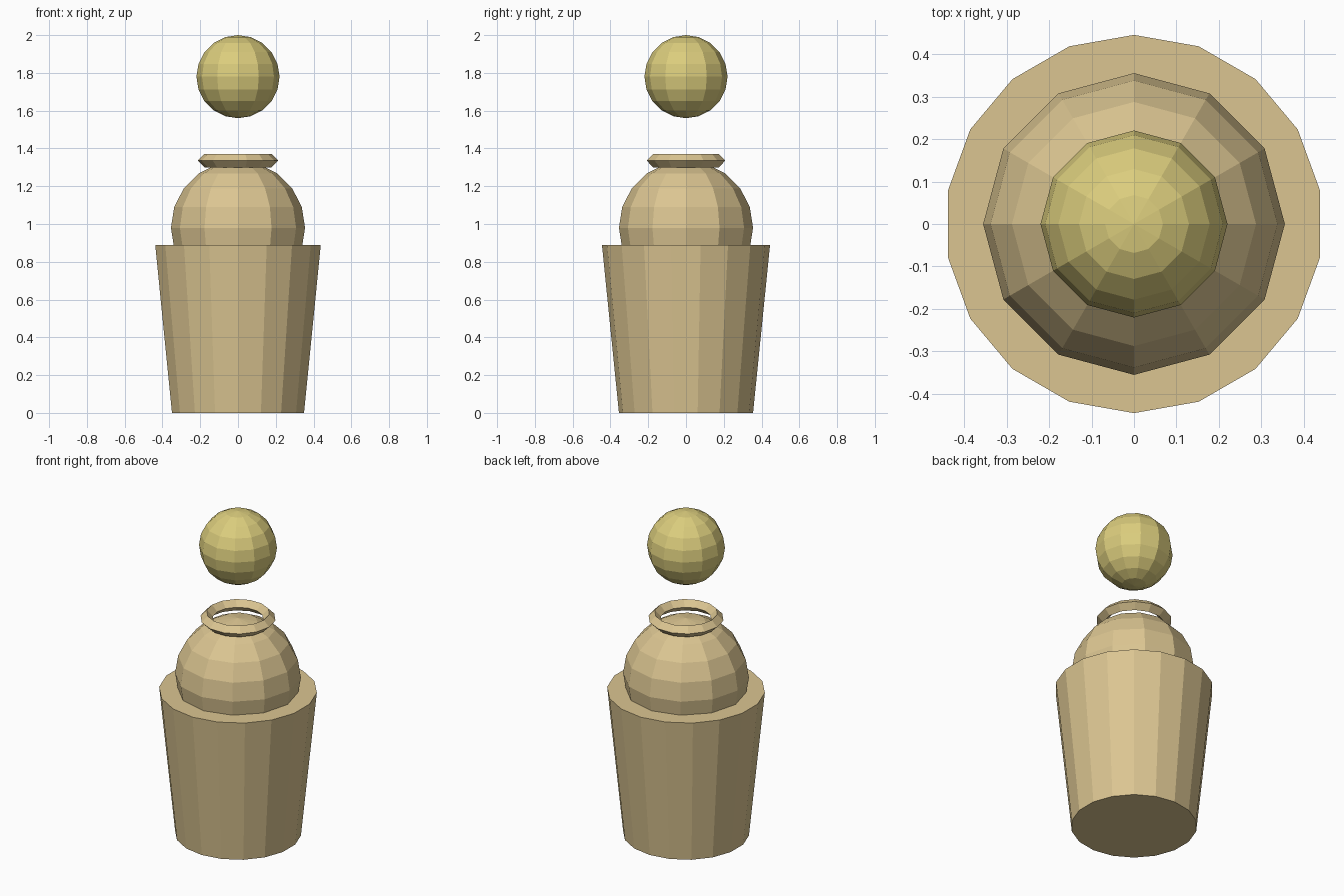
import bpy

# Remove the default cube only
cube = bpy.data.objects.get("Cube")
if cube:
    bpy.data.objects.remove(cube, do_unlink=True)


def make_material(name, rgb):
    mat = bpy.data.materials.new(name)
    mat.use_nodes = True
    mat.diffuse_color = (*rgb, 1)
    bsdf = next(n for n in mat.node_tree.nodes if n.type == "BSDF_PRINCIPLED")
    bsdf.inputs["Base Color"].default_value = (*rgb, 1)
    return mat


def finish(name, mat):
    """Name the newest part, colour it and keep its facets flat."""
    obj = bpy.context.object
    obj.name = name
    obj.data.materials.append(mat)
    bpy.ops.object.shade_flat()


def faceted_ball(name, radius, z, mat):
    bpy.ops.mesh.primitive_uv_sphere_add(segments=12, ring_count=10,
                                         radius=radius, location=(0, 0, z))
    finish(name, mat)


tan = make_material("tan", (0.71, 0.56, 0.285))
yellow = make_material("pale_yellow", (0.71, 0.61, 0.205))

# Tapered base, wider at the top
HEIGHT = 0.89
bpy.ops.mesh.primitive_cone_add(vertices=18, radius1=0.355, radius2=0.445,
                                depth=HEIGHT, location=(0, 0, HEIGHT / 2))
finish("tapered_base", tan)

# Rounded body sitting in the base
faceted_ball("rounded_body", 0.355, 0.98, tan)

# Thin diamond-section collar around the body's top
bpy.ops.mesh.primitive_torus_add(major_segments=14, minor_segments=4,
                                 major_radius=0.178, minor_radius=0.035,
                                 location=(0, 0, 1.335))
finish("collar", tan)

# Floating head
faceted_ball("head", 0.22, 1.78, yellow)
